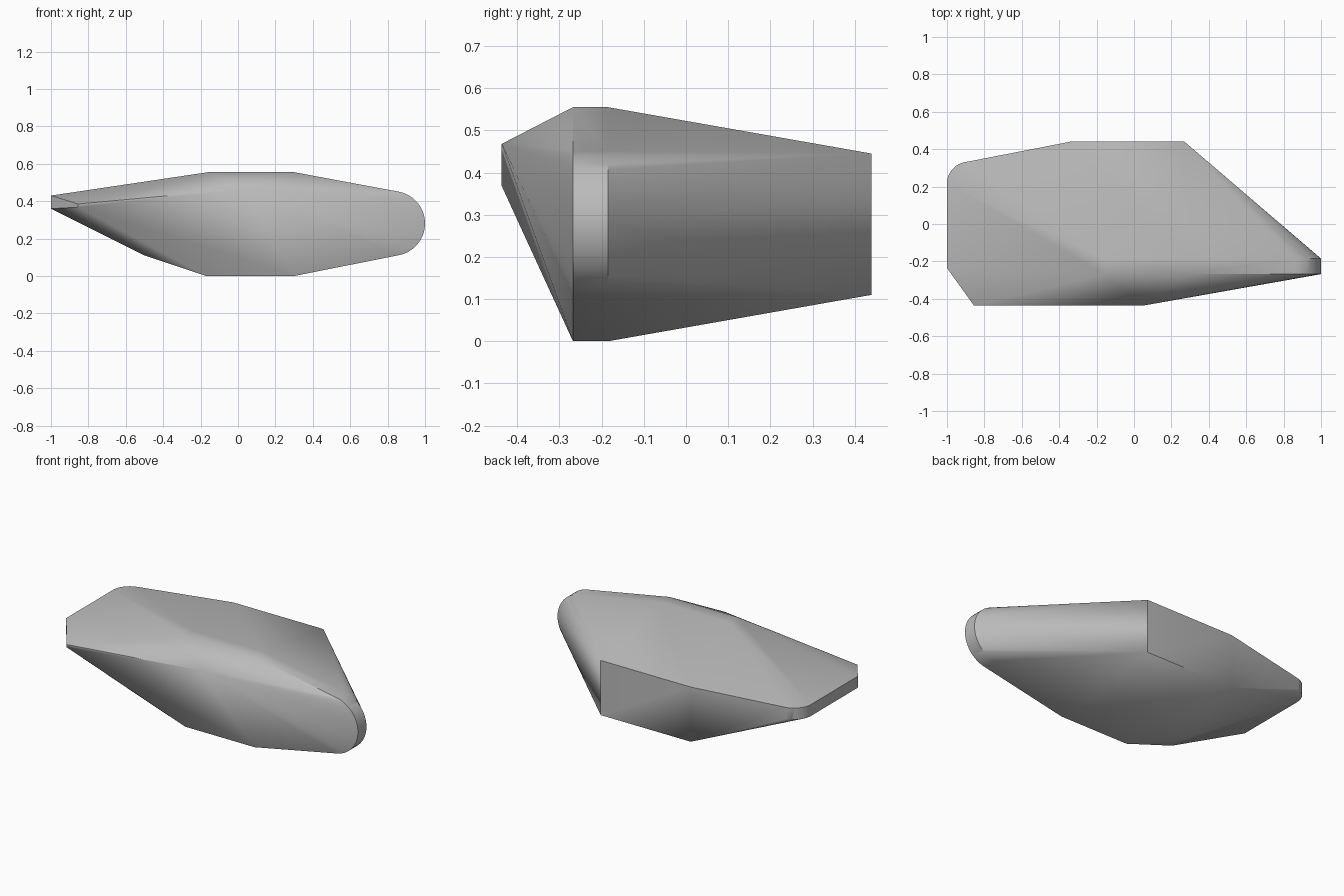
import bpy, bmesh, math

cube = bpy.data.objects.get("Cube")
if cube:
    bpy.data.objects.remove(cube, do_unlink=True)


def arc(cx, cy, r, start, end, steps):
    """Points along a circular arc, angles in degrees."""
    angles = [math.radians(start + (end - start) * i / steps) for i in range(steps + 1)]
    return [(cx + r * math.cos(a), cy + r * math.sin(a)) for a in angles]


stone = bpy.data.materials.new("stone_grey")
stone.use_nodes = True
grey = (0.5, 0.5, 0.5, 1)
stone.diffuse_color = grey
stone.node_tree.nodes["Principled BSDF"].inputs["Base Color"].default_value = grey

points = []

# Upright slab with a round nose
nose = arc(0.827, 0.281, 0.173, -80, 80, 24)
upright = [(-0.5, 0.11), (-0.17, 0), (0.3, 0)] + nose + [(0.3, 0.555), (-0.16, 0.555)]
points += [(x, y, z) for x, z in upright for y in (-0.268, -0.185)]

# Flat tail blade with a rounded corner
blade = [(-1, -0.235)] + arc(-0.885, 0.217, 0.115, 180, 101, 10)
points += [(x, y, z) for x, y in blade for z in (0.36, 0.43)]

# Back panel
points += [(x, 0.44, z) for x in (-0.34, 0.27) for z in (0.11, 0.445)]

# Front ridge
points += [(-0.855, -0.437, 0.368), (-0.855, -0.437, 0.385), (0.045, -0.437, 0.468)]

# Wrap the guides in one faceted skin
bm = bmesh.new()
for p in points:
    bm.verts.new(p)
hull = bmesh.ops.convex_hull(bm, input=bm.verts[:])
loose = {v for v in hull["geom_interior"] + hull["geom_unused"]
         if isinstance(v, bmesh.types.BMVert) and not v.link_faces}
bmesh.ops.delete(bm, geom=list(loose), context="VERTS")
bmesh.ops.dissolve_limit(bm, angle_limit=math.radians(0.5), verts=bm.verts[:], edges=bm.edges[:])
bmesh.ops.recalc_face_normals(bm, faces=bm.faces[:])

mesh = bpy.data.meshes.new("faceted_stone")
bm.to_mesh(mesh)
bm.free()
mesh.materials.append(stone)
body = bpy.data.objects.new("faceted_stone", mesh)
bpy.context.collection.objects.link(body)

# Soft shading with crisp main edges
bpy.ops.object.select_all(action="DESELECT")
body.select_set(True)
bpy.context.view_layer.objects.active = body
bpy.ops.object.shade_smooth_by_angle(angle=math.radians(30))
